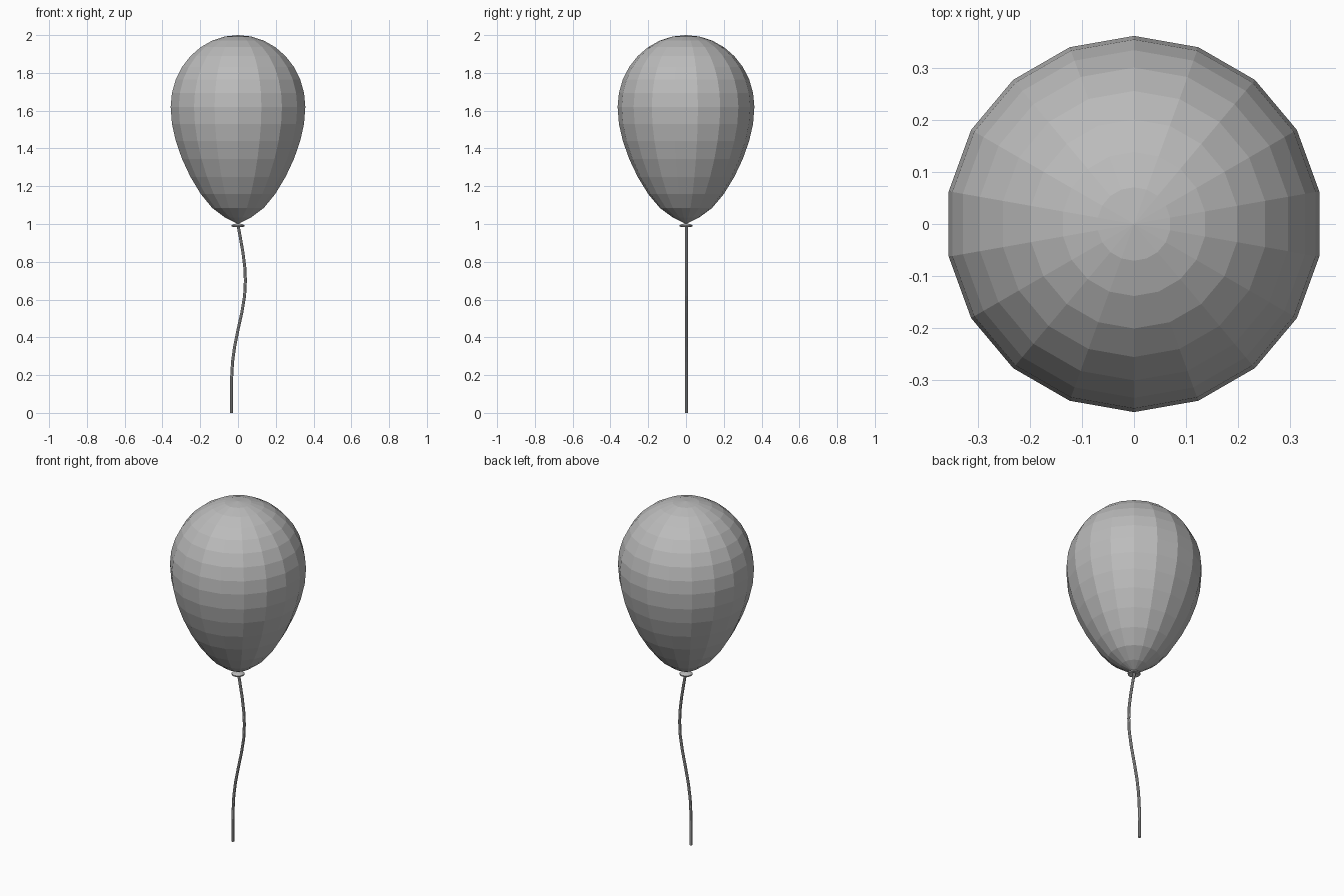
import bpy, bmesh, math

old = bpy.data.objects.get("Cube")
if old:
    bpy.data.objects.remove(old, do_unlink=True)

SIDES = 18


def make_material(name, color):
    mat = bpy.data.materials.new(name)
    mat.use_nodes = True
    mat.diffuse_color = color
    mat.node_tree.nodes["Principled BSDF"].inputs["Base Color"].default_value = color
    return mat


grey = make_material("plain grey", (0.5, 0.5, 0.5, 1))


def finish(name, bm):
    bmesh.ops.remove_doubles(bm, verts=bm.verts, dist=0.0002)
    bmesh.ops.recalc_face_normals(bm, faces=bm.faces)
    mesh = bpy.data.meshes.new(name)
    bm.to_mesh(mesh)
    bm.free()
    mesh.materials.append(grey)
    obj = bpy.data.objects.new(name, mesh)
    bpy.context.collection.objects.link(obj)
    return obj


def bridge(bm, rings):
    for a, b in zip(rings, rings[1:]):
        n = len(a)
        for i in range(n):
            j = (i + 1) % n
            bm.faces.new((a[i], a[j], b[j], b[i]))


def lathe(name, profile, sides):
    # Revolve (radius, height) pairs, one corner pointing along y
    bm = bmesh.new()
    rings = []
    for r, z in profile:
        angles = [math.pi / 2 + math.tau * i / sides for i in range(sides)]
        rings.append([bm.verts.new((r * math.cos(a), r * math.sin(a), z)) for a in angles])
    bridge(bm, rings)
    return finish(name, bm)


# Balloon: round dome above, tapering to the neck below
RADIUS, WAIST, DOME = 0.362, 1.62, 0.38
lower = [1.53, 1.44, 1.345, 1.25, 1.16, 1.085, 1.035, 1.0]
heights = [WAIST + DOME * math.cos(math.pi * k / 16) for k in range(9)] + lower
lathe("balloon", [(RADIUS * math.sin(math.pi * k / 16), z) for k, z in enumerate(heights)], SIDES)

# Knot: small rolled lip under the neck
lathe("knot", [(0, 1.004), (0.012, 1.002), (0.026, 0.998), (0.035, 0.993),
               (0.034, 0.986), (0.024, 0.985), (0.01, 0.99), (0, 0.99)], 12)

# String: thin wavy tube
path = [(0, 0.995), (0.012, 0.93), (0.026, 0.85), (0.036, 0.77), (0.039, 0.7),
        (0.035, 0.62), (0.02, 0.53), (0, 0.44), (-0.018, 0.35), (-0.029, 0.27),
        (-0.034, 0.18), (-0.035, 0.09), (-0.035, 0)]
bm = bmesh.new()
rings = []
for x, z in path:
    angles = [math.tau * i / 8 for i in range(8)]
    rings.append([bm.verts.new((x + 0.008 * math.cos(a), 0.003 + 0.008 * math.sin(a), z))
                  for a in angles])
bridge(bm, rings)
for end in (rings[0], rings[-1]):
    bm.faces.new(end)
finish("string", bm)
